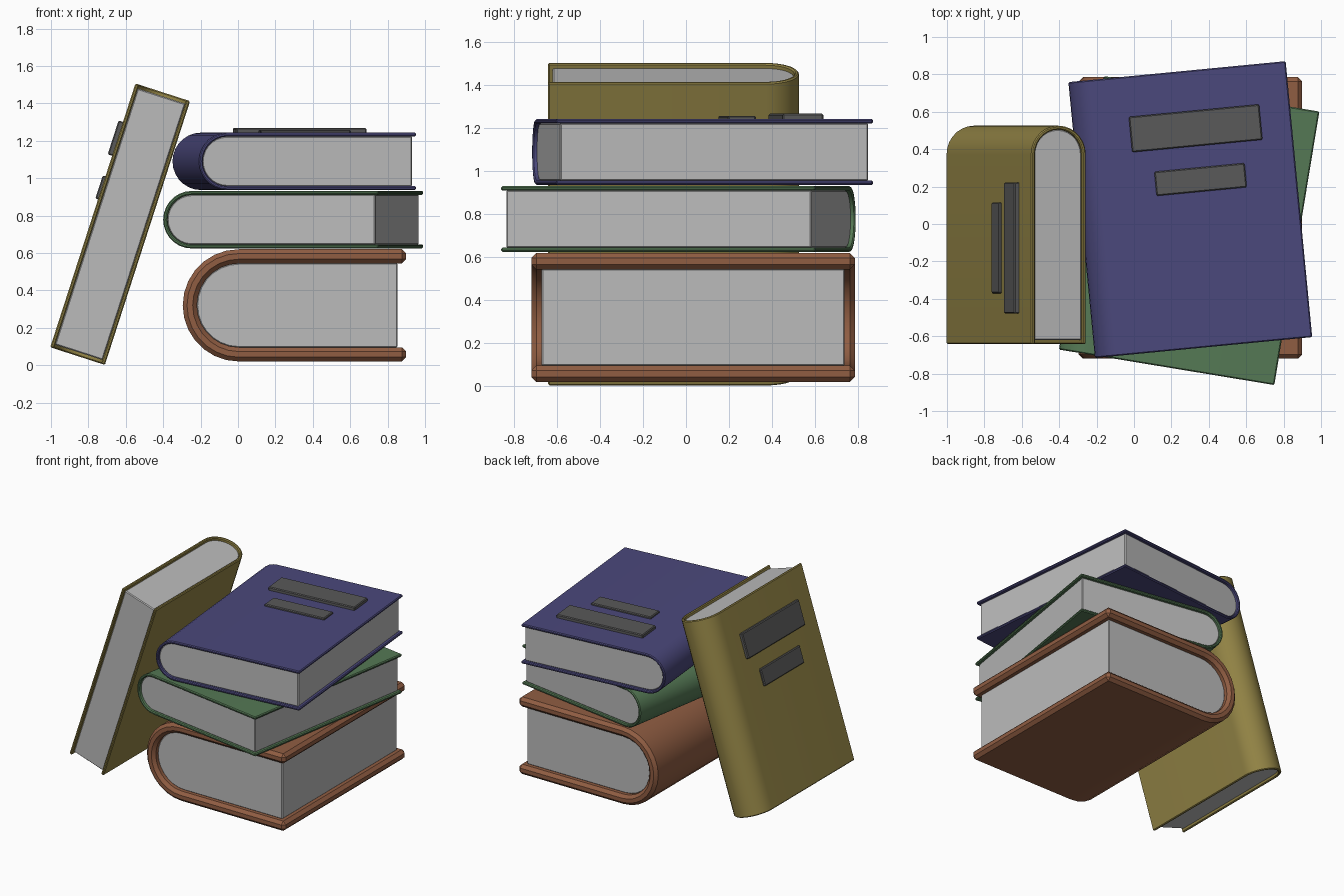
import bpy
import bmesh
import math
from mathutils import Matrix, Vector

default = bpy.data.objects.get("Cube")
if default:
    bpy.data.objects.remove(default, do_unlink=True)


def material(name, rgb):
    mat = bpy.data.materials.new(name)
    mat.use_nodes = True
    mat.diffuse_color = (*rgb, 1)
    mat.node_tree.nodes["Principled BSDF"].inputs["Base Color"].default_value = (*rgb, 1)
    return mat


PAPER = material("grey paper", (0.5, 0.5, 0.5))
PLATE = material("dark grey plate", (0.1, 0.1, 0.1))
BROWN = material("brown leather", (0.28, 0.11, 0.055))
GREEN = material("green cloth", (0.09, 0.19, 0.09))
BLUE = material("navy cloth", (0.07, 0.065, 0.2))
GOLD = material("mustard cloth", (0.29, 0.23, 0.06))

ARC_STEPS = 14


def finish(name, bm, mat, bevel, place):
    """Chamfer the hard edges, smooth the curved ones and place the part."""
    bmesh.ops.recalc_face_normals(bm, faces=bm.faces[:])
    hard = [e for e in bm.edges if e.calc_face_angle(0) > math.radians(40)]
    bmesh.ops.bevel(bm, geom=hard, offset=bevel, segments=1, affect='EDGES')
    mesh = bpy.data.meshes.new(name)
    bm.to_mesh(mesh)
    bm.free()
    mesh.materials.append(mat)
    for poly in mesh.polygons:
        poly.use_smooth = True
    mesh.set_sharp_from_angle(angle=math.radians(30))
    obj = bpy.data.objects.new(name, mesh)
    bpy.context.collection.objects.link(obj)
    obj.matrix_world = place


def u_profile(radius, centre_x, end_x):
    """Round-backed outline in x and z, from top fore edge to bottom fore edge."""
    points = [(end_x, radius)]
    for i in range(ARC_STEPS + 1):
        a = math.pi / 2 + math.pi * i / ARC_STEPS
        points.append((centre_x + radius * math.cos(a), radius * math.sin(a)))
    return points + [(end_x, -radius)]


def extrude(bm, length):
    result = bmesh.ops.extrude_face_region(bm, geom=bm.faces[:])
    moved = [g for g in result["geom"] if isinstance(g, bmesh.types.BMVert)]
    bmesh.ops.translate(bm, verts=moved, vec=(0, length, 0))


def book(name, mat, place, size, board, inset, labels=()):
    width, length, height = size
    radius = height / 2
    centre_x = -width / 2 + radius

    # Cover: boards and spine as one bent strip
    bm = bmesh.new()
    rows = []
    for r in (radius, radius - board):
        rows.append([bm.verts.new((x, -length / 2, z))
                     for x, z in u_profile(r, centre_x, width / 2)])
    outer, inner = rows
    for i in range(len(outer) - 1):
        bm.faces.new((outer[i], outer[i + 1], inner[i + 1], inner[i]))
    extrude(bm, length)
    finish(name + "_cover", bm, mat, board * 0.3, place)

    # Page block, set back from the cover edges
    bm = bmesh.new()
    outline = u_profile(radius - board + 0.002, centre_x, width / 2 - inset)
    bm.faces.new([bm.verts.new((x, -length / 2 + inset, z)) for x, z in outline])
    extrude(bm, length - 2 * inset)
    finish(name + "_pages", bm, PAPER, 0.006, place)

    # Raised title plates on the front board
    for label, x, y, w, h, rise in labels:
        bm = bmesh.new()
        bmesh.ops.create_cube(bm, size=1)
        bmesh.ops.scale(bm, verts=bm.verts[:], vec=(w, h, rise + 0.01))
        bmesh.ops.translate(bm, verts=bm.verts[:],
                            vec=(x, y, radius + (rise - 0.01) / 2))
        finish(name + "_" + label, bm, PLATE, 0.006, place)


def lying(x, y, z, degrees):
    return Matrix.Translation((x, y, z)) @ Matrix.Rotation(math.radians(degrees), 4, 'Z')


SLIM = (1.167, 1.482, 0.307)
LABELS = (("large_plate", 0.07, 0.43, 0.70, 0.19, 0.025),
          ("small_plate", 0.07, 0.155, 0.485, 0.13, 0.015))

# Stack of three books
book("thick_book", BROWN, lying(0.302, 0.033, 0.32, 0), (1.195, 1.505, 0.6), 0.076, 0.047)
book("middle_book", GREEN, lying(0.295, -0.035, 0.778, -9.35), SLIM, 0.021, 0.021)
book("top_book", BLUE, lying(0.301, 0.077, 1.09, 5.5), SLIM, 0.021, 0.021, LABELS)

# Book leaning on the stack, spine to the back
lean = math.radians(17.9)
along = Vector((math.sin(lean), 0, math.cos(lean)))
toward_front = Vector((0, -1, 0))
outward = toward_front.cross(along)
turn = Matrix((toward_front, along, outward)).transposed().to_4x4()
book("leaning_book", GOLD, Matrix.Translation((-0.63, -0.058, 0.754)) @ turn,
     SLIM, 0.021, 0.021, LABELS)
